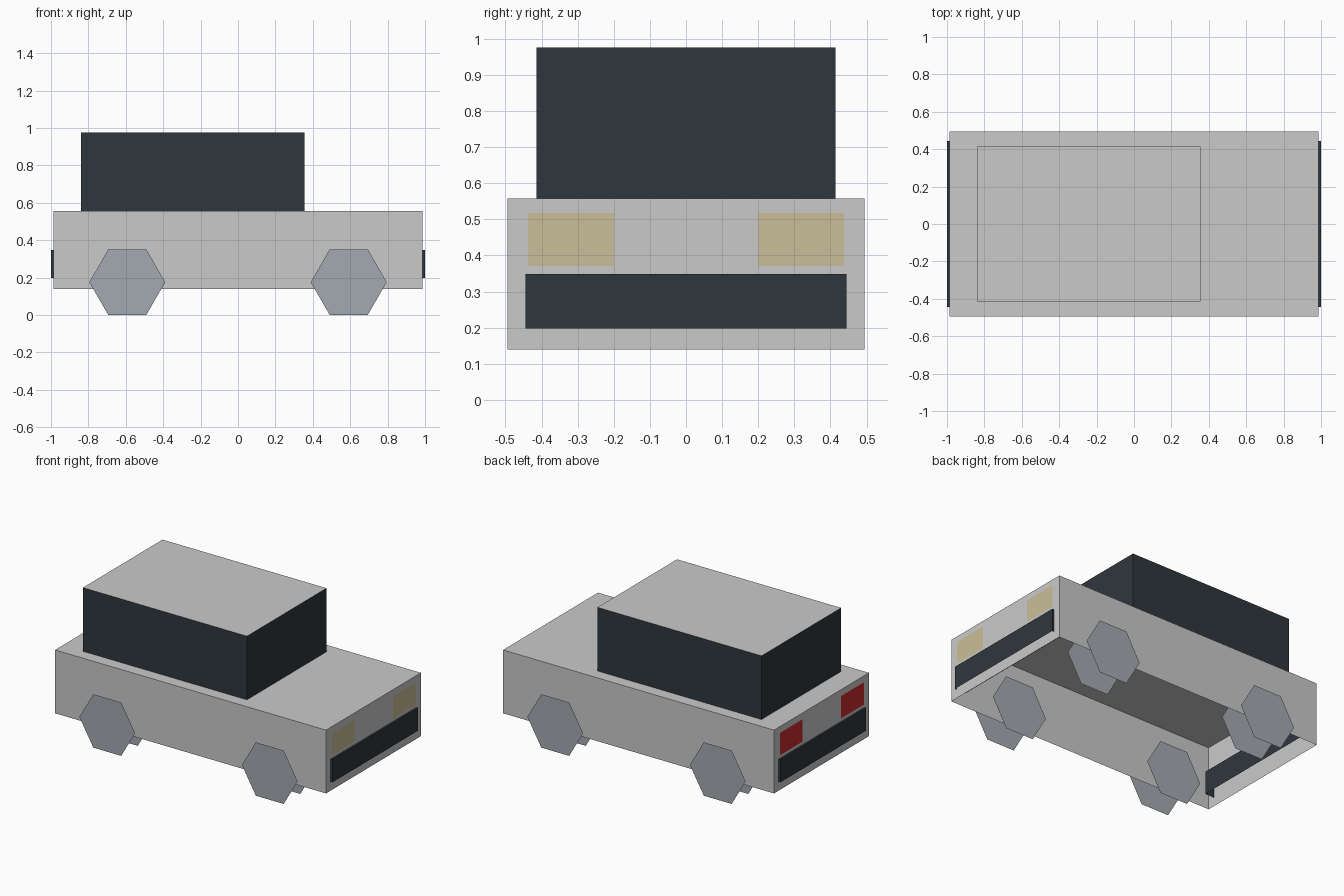
import bpy, bmesh
from math import cos, sin, pi
from mathutils import Vector

cube = bpy.data.objects.get("Cube")
if cube:
    bpy.data.objects.remove(cube, do_unlink=True)


def material(name, rgb):
    """Flat material from 0-255 display values, stored as linear."""
    lin = [((c / 255 + 0.055) / 1.055) ** 2.4 for c in rgb]
    mat = bpy.data.materials.new(name)
    mat.use_nodes = True
    mat.diffuse_color = (*lin, 1)
    mat.node_tree.nodes["Principled BSDF"].inputs["Base Color"].default_value = (*lin, 1)
    return mat


paint = material("light grey paint", (202, 202, 202))
dark = material("dark slate", (47, 55, 61))
metal = material("wheel grey", (164, 169, 177))
cream = material("headlight cream", (202, 191, 153))
red = material("tail light red", (200, 44, 44))


def finish(name, bm, mats):
    mesh = bpy.data.meshes.new(name)
    bm.to_mesh(mesh)
    bm.free()
    for m in mats:
        mesh.materials.append(m)
    obj = bpy.data.objects.new(name, mesh)
    bpy.context.collection.objects.link(obj)
    return obj


def open_box(name, low, high, mats):
    """Box without a bottom; the top takes the last material."""
    low, high = Vector(low), Vector(high)
    bm = bmesh.new()
    bmesh.ops.create_cube(bm, size=1)
    for v in bm.verts:
        v.co = (low + high) / 2 + v.co * (high - low)
    bm.normal_update()
    bottom = [f for f in bm.faces if f.normal.z < -0.5]
    bmesh.ops.delete(bm, geom=bottom, context='FACES')
    for f in bm.faces:
        if f.normal.z > 0.5:
            f.material_index = len(mats) - 1
    return finish(name, bm, mats)


def panel(name, points, mat, facing):
    """Single flat face turned towards the given direction."""
    bm = bmesh.new()
    face = bm.faces.new([bm.verts.new(p) for p in points])
    face.normal_update()
    if face.normal.dot(Vector(facing)) < 0:
        face.normal_flip()
    return finish(name, bm, [mat])


# Hollow body and cabin with a painted roof
open_box("body", (-0.987, -0.494, 0.14), (0.987, 0.494, 0.557), [paint])
open_box("cabin", (-0.84, -0.414, 0.557), (0.355, 0.414, 0.976), [dark, paint])

for end, sx, lamp in (("front", 1, cream), ("rear", -1, red)):
    # Bumper passing through the end wall
    xs = sorted((sx * 0.92, sx))
    open_box(end + "_bumper", (xs[0], -0.445, 0.198), (xs[1], 0.445, 0.348), [dark])
    for side, sy in (("left", 1), ("right", -1)):
        # Lamp plate
        corners = [(0.2, 0.37), (0.437, 0.37), (0.437, 0.517), (0.2, 0.517)]
        panel(f"{end}_{side}_lamp", [(sx * 0.99, sy * y, z) for y, z in corners],
              lamp, (sx, 0, 0))
        # Six-sided wheel made of an outer and an inner disc
        for layer, y, out in (("outer", 0.515, 1), ("inner", 0.342, -1)):
            ring = [(sx * 0.592 + 0.203 * cos(k * pi / 3), sy * y,
                     0.176 + 0.203 * sin(k * pi / 3)) for k in range(6)]
            panel(f"{end}_{side}_wheel_{layer}", ring, metal, (0, sy * out, 0))
